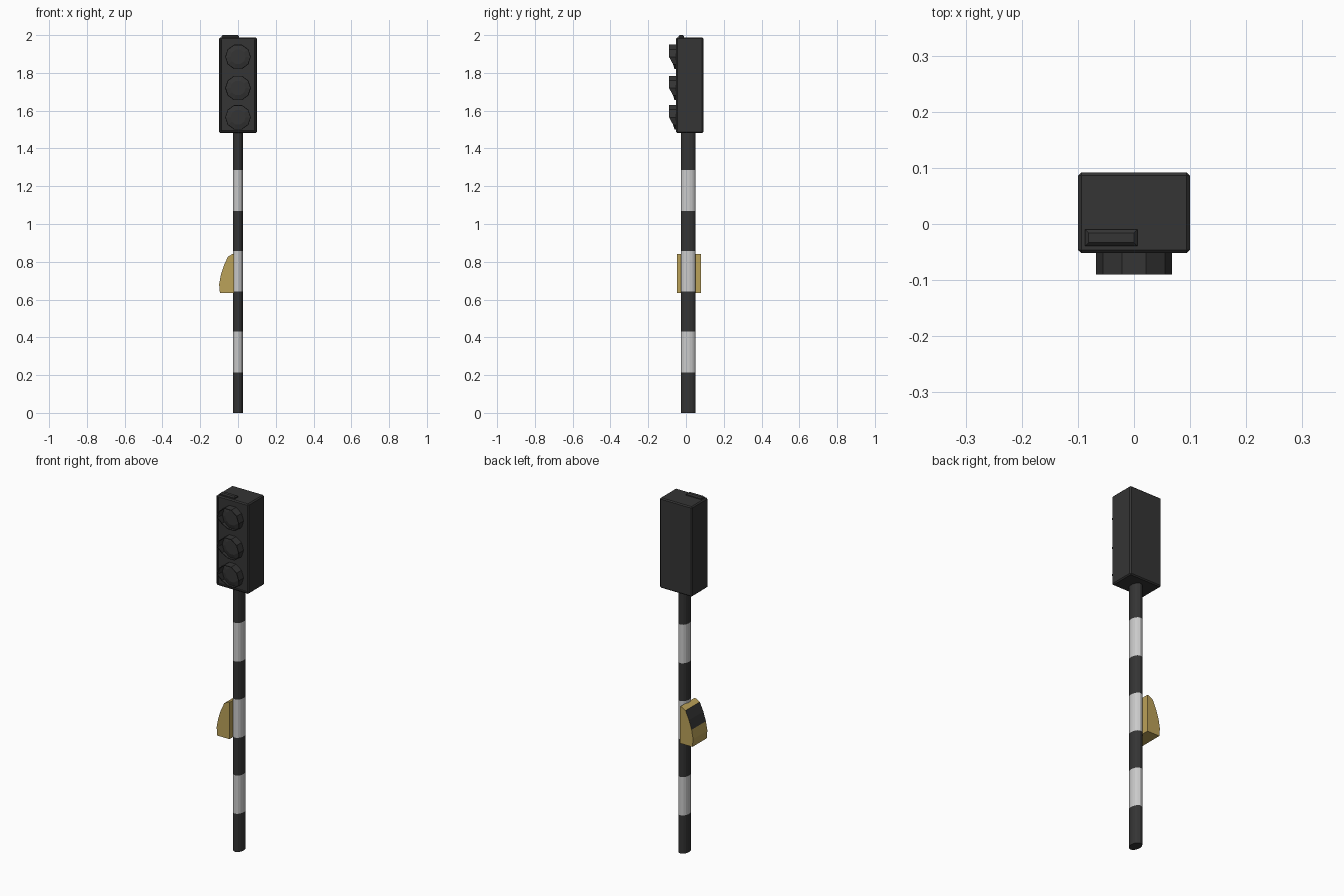
import bpy, bmesh, math
from mathutils import Matrix

if "Cube" in bpy.data.objects:
    bpy.data.objects.remove(bpy.data.objects["Cube"])


def material(name, rgb):
    m = bpy.data.materials.new(name)
    m.diffuse_color = (*rgb, 1)
    m.use_nodes = True
    m.node_tree.nodes["Principled BSDF"].inputs["Base Color"].default_value = m.diffuse_color
    return m


BLACK = material("black", (0.035, 0.035, 0.035))
WHITE = material("white", (0.7, 0.7, 0.7))
YELLOW = material("yellow", (0.5, 0.36, 0.1))


def finish(name, bm, *mats):
    bmesh.ops.recalc_face_normals(bm, faces=bm.faces)
    me = bpy.data.meshes.new(name)
    bm.to_mesh(me)
    bm.free()
    for m in mats:
        me.materials.append(m)
    ob = bpy.data.objects.new(name, me)
    bpy.context.collection.objects.link(ob)
    return ob


def box_mesh(lo, hi):
    bm = bmesh.new()
    size = [b - a for a, b in zip(lo, hi)]
    mid = [(a + b) / 2 for a, b in zip(lo, hi)]
    bmesh.ops.create_cube(bm, size=1, matrix=Matrix.Translation(mid) @ Matrix.Diagonal((*size, 1)))
    return bm


def loft(bm, rings, mat_of=lambda i: 0):
    n = len(rings[0])
    for i, (a, b) in enumerate(zip(rings, rings[1:])):
        for k in range(n):
            j = (k + 1) % n
            bm.faces.new((a[k], a[j], b[j], b[k])).material_index = mat_of(i)


# Striped oval pole
SIDES = 16
bm = bmesh.new()
rings = []
for z in (0, 0.215, 0.43, 0.642, 0.857, 1.07, 1.287, 1.49):
    rings.append([bm.verts.new((0.028 * math.cos(a), 0.012 + 0.04 * math.sin(a), z))
                  for a in (math.tau * (k + 0.5) / SIDES for k in range(SIDES))])
loft(bm, rings, lambda i: i % 2)
bm.faces.new(rings[0])
bm.faces.new(rings[-1])
finish("striped_pole", bm, BLACK, WHITE)

# Signal housing with chamfered edges and a shallow recessed front
bm = box_mesh((-0.1, -0.052, 1.482), (0.1, 0.092, 1.988))
bmesh.ops.bevel(bm, geom=list(bm.edges), offset=0.006, segments=1, affect='EDGES')
bm.normal_update()
front = min(bm.faces, key=lambda f: f.calc_center_median().y)
bmesh.ops.inset_region(bm, faces=[front], thickness=0.007)
bmesh.ops.inset_region(bm, faces=[front], thickness=0.002, depth=-0.005)
finish("signal_housing", bm, BLACK)

# Three lamps, each an open hood with a longer top and a faceted lens
N = 10


def hood_front(t):
    # t is the height relative to the lamp centre, from -1 to 1
    return -0.09 if t > -0.05 else -0.08 + 0.02 * min(1, -t)


def lamp_ring(bm, cz, r, y_of):
    ring = []
    for k in range(N):
        a = math.tau * k / N
        ring.append(bm.verts.new((r * math.cos(a), y_of(math.sin(a)), cz + r * math.sin(a))))
    return ring


for label, cz in (("top", 1.885), ("middle", 1.72), ("bottom", 1.565)):
    bm = bmesh.new()
    back = lambda t: -0.044
    rings = [lamp_ring(bm, cz, 0.068, back), lamp_ring(bm, cz, 0.068, hood_front),
             lamp_ring(bm, cz, 0.064, hood_front), lamp_ring(bm, cz, 0.064, back)]
    loft(bm, rings + rings[:1])
    finish(label + "_hood", bm, BLACK)

    bm = bmesh.new()
    rings = [lamp_ring(bm, cz, 0.065, lambda t: -0.048),
             lamp_ring(bm, cz, 0.04, lambda t: -0.055)]
    loft(bm, rings)
    bm.faces.new(rings[-1])
    finish(label + "_lens", bm, BLACK)

# Low plate on the roof of the housing
bm = box_mesh((-0.087, -0.039, 1.98), (0.006, -0.01, 2.0))
rim = [e for e in bm.edges if all(v.co.z > 1.99 for v in e.verts)]
bmesh.ops.bevel(bm, geom=rim, offset=0.006, segments=1, affect='EDGES')
finish("roof_plate", bm, BLACK)

# Push-button box: curved side profile run along y, black panel on its slope
profile = [(-0.02, 0.635), (-0.096, 0.635), (-0.1, 0.68), (-0.091, 0.73),
           (-0.075, 0.78), (-0.053, 0.828), (-0.027, 0.842), (-0.02, 0.842)]
bm = bmesh.new()
rings = [[bm.verts.new((x, y, z)) for x, z in profile] for y in (-0.047, 0.08)]
loft(bm, rings)
for ring in rings:
    bm.faces.new(ring)
for f in bm.faces:
    c = f.calc_center_median()
    if len(f.verts) == 4 and 0.74 < c.z < 0.82 and c.x < -0.05:
        f.material_index = 1
finish("button_box", bm, YELLOW, BLACK)
